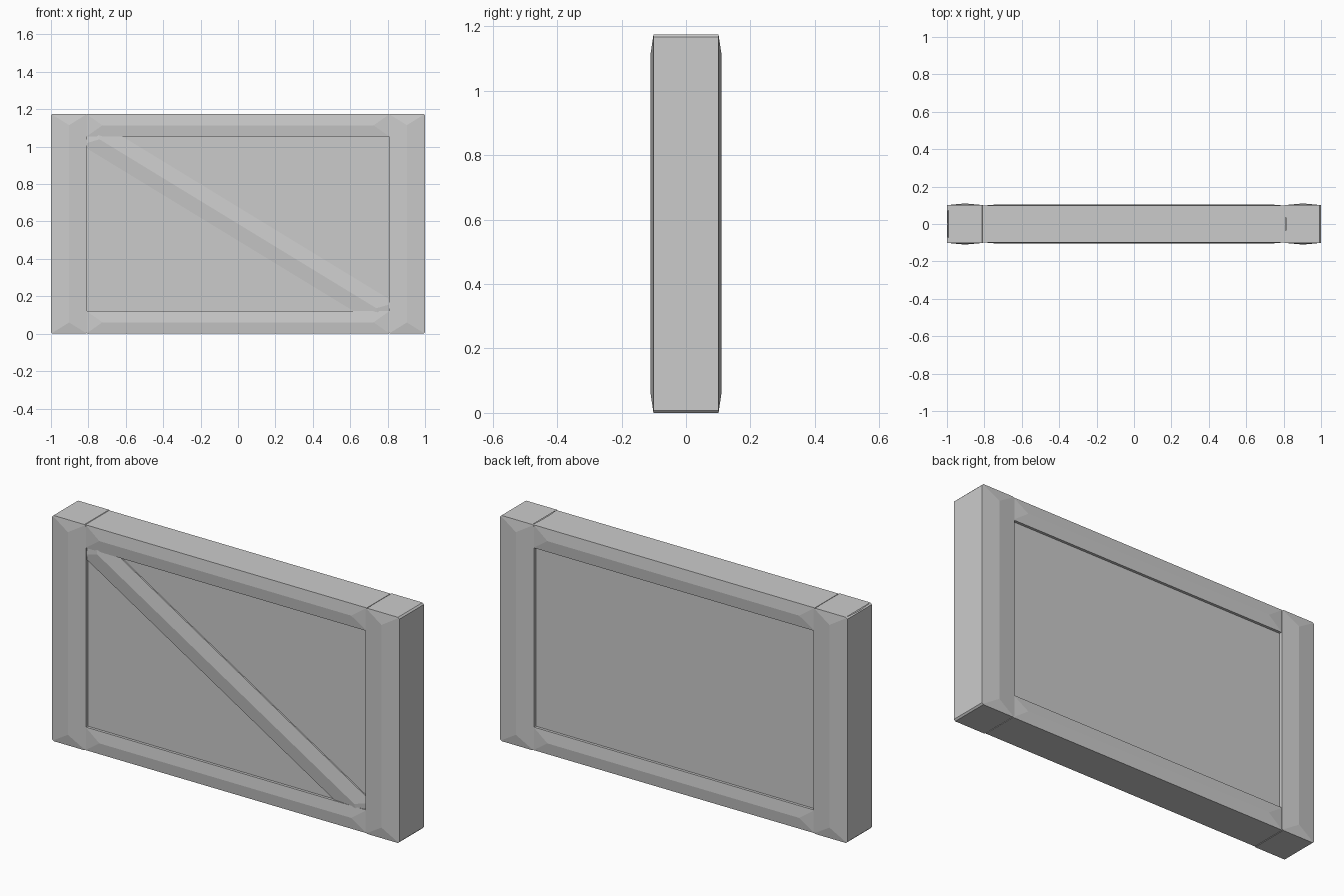
import bpy, bmesh
from math import atan, hypot
from mathutils import Matrix

if "Cube" in bpy.data.objects:
    bpy.data.objects.remove(bpy.data.objects["Cube"])

H = 1.175          # overall height
MID = H / 2


def beam(name, length, width, edge, ridge, hip, loc=(0, 0, 0), angle=0.0,
         two_sided=True, chamfer=0.0):
    """Plank along local x, with a hipped ridge on its front (and back) face."""
    bm = bmesh.new()
    a, w = length / 2, width / 2
    corners = [(-a, -w), (a, -w), (a, w), (-a, w)]
    back_y = edge if two_sided else 0.0
    front = [bm.verts.new((x, -edge, z)) for x, z in corners]
    back = [bm.verts.new((x, back_y, z)) for x, z in corners]
    for i in range(4):
        j = (i + 1) % 4
        bm.faces.new((front[i], front[j], back[j], back[i]))

    def hipped(ring, y):
        p = bm.verts.new((-a + hip, y, 0))
        q = bm.verts.new((a - hip, y, 0))
        bm.faces.new((ring[0], ring[1], q, p))
        bm.faces.new((ring[1], ring[2], q))
        bm.faces.new((ring[2], ring[3], p, q))
        bm.faces.new((ring[3], ring[0], p))

    hipped(front, -ridge)
    if two_sided:
        hipped(back, ridge)
    else:
        bm.faces.new(back)
    if chamfer:
        side = [bm.edges.get((f, b)) for f, b in zip(front, back)]
        bmesh.ops.bevel(bm, geom=side, offset=chamfer, segments=1, affect='EDGES')
    bmesh.ops.recalc_face_normals(bm, faces=bm.faces)
    bm.transform(Matrix.Translation(loc) @ Matrix.Rotation(angle, 4, 'Y'))
    me = bpy.data.meshes.new(name)
    bm.to_mesh(me)
    bm.free()
    ob = bpy.data.objects.new(name, me)
    bpy.context.collection.objects.link(ob)
    return ob


# End posts
for side, x in (("left", -0.903), ("right", 0.903)):
    beam(side + "_post", H, 0.194, 0.101, 0.110, 0.06, (x, 0, MID),
         angle=1.5707963, chamfer=0.008)

# Bottom and top rails
for side, z in (("bottom", 0.061), ("top", H - 0.061)):
    beam(side + "_rail", 1.62, 0.120, 0.098, 0.105, 0.085, (0, 0, z))

# Recessed panel
bpy.ops.mesh.primitive_cube_add(size=1, location=(0, 0, MID))
panel = bpy.context.object
panel.name = "panel"
panel.scale = (1.66, 0.168, 1.0)

# Diagonal brace, front side only
beam("diagonal_brace", 2 * hypot(0.8, 0.488), 0.153, 0.091, 0.101, 0.07,
     (0, 0, MID), angle=atan(0.61), two_sided=False)
